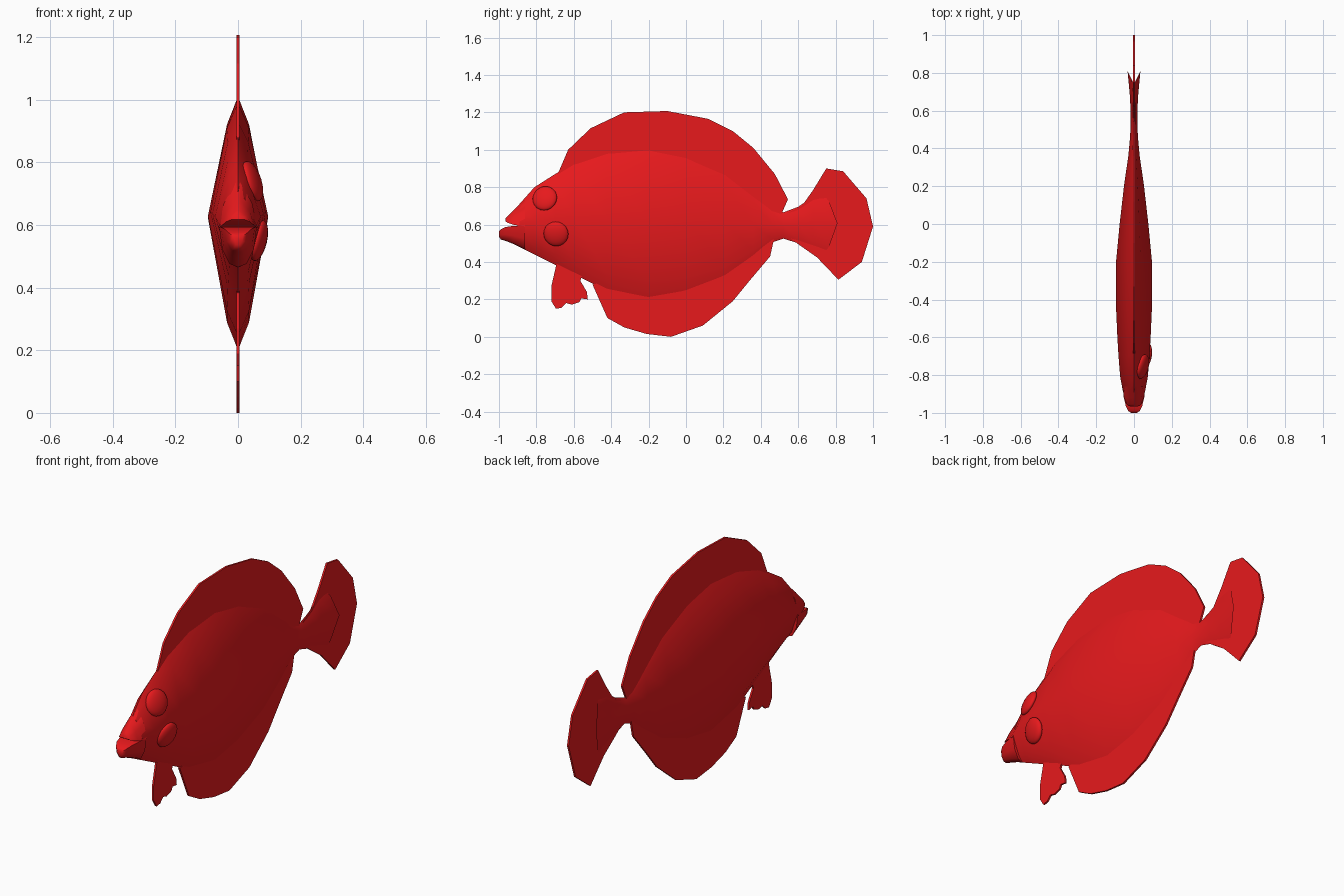
import bpy, bmesh
from math import radians

red = bpy.data.materials.new("red")
red.diffuse_color = (0.8, 0.01, 0.012, 1)


def finish(name, bm, angle=None):
    bmesh.ops.recalc_face_normals(bm, faces=bm.faces)
    me = bpy.data.meshes.new(name)
    bm.to_mesh(me)
    bm.free()
    me.materials.append(red)
    ob = bpy.data.objects.new(name, me)
    bpy.context.collection.objects.link(ob)
    if angle:
        bpy.ops.object.select_all(action='DESELECT')
        ob.select_set(True)
        bpy.context.view_layer.objects.active = ob
        bpy.ops.object.shade_smooth_by_angle(angle=radians(angle))
    return ob


def loft(name, stations, section, bulge=0.0, notch=None, angle=50):
    """Skin rings (y, top, bottom, half width); section = (height 0-1, width 0-1, side)."""
    bm = bmesh.new()
    rings = []
    for i, (y, top, bot, w) in enumerate(stations):
        push = bulge if i == len(stations) - 1 else 0
        rings.append([bm.verts.new((s * k * w, y + push * k, bot + h * (top - bot)))
                      for h, k, s in section])
    n = len(section)
    for a, b in zip(rings, rings[1:]):
        for j in range(n):
            bm.faces.new((a[j], a[(j + 1) % n], b[(j + 1) % n], b[j]))
    bm.faces.new(rings[0])
    if notch:
        c = bm.verts.new(notch)
        for j in range(n):
            bm.faces.new((rings[-1][j], rings[-1][(j + 1) % n], c))
    else:
        bm.faces.new(rings[-1])
    return finish(name, bm, angle)


def fin(name, outline, half=0.005):
    """Thin flat plate from a (y, z) outline."""
    bm = bmesh.new()
    f = bm.faces.new([bm.verts.new((-half, y, z)) for y, z in outline])
    ext = bmesh.ops.extrude_face_region(bm, geom=[f], use_keep_orig=True)
    bmesh.ops.translate(bm, vec=(2 * half, 0, 0),
                        verts=[v for v in ext["geom"] if isinstance(v, bmesh.types.BMVert)])
    return finish(name, bm)


def eye(name, loc, tilt, yaw):
    bm = bmesh.new()
    bmesh.ops.create_uvsphere(bm, u_segments=16, v_segments=10, radius=0.067)
    ob = finish(name, bm, 60)
    ob.location = loc
    ob.rotation_euler = (0, radians(tilt), radians(yaw))
    ob.scale = (0.38, 1, 1)


# Body: thin diamond section running from cheeks to flared tail root
diamond = [(1, 0, 1), (0.89, 0.37, 1), (0.515, 1, 1), (0.11, 0.37, 1),
           (0, 0, 1), (0.11, 0.37, -1), (0.515, 1, -1), (0.89, 0.37, -1)]
loft("body", [
    (-0.89, 0.71, 0.48, 0.058), (-0.81, 0.80, 0.44, 0.073), (-0.70, 0.87, 0.385, 0.082),
    (-0.60, 0.93, 0.335, 0.088), (-0.42, 0.99, 0.245, 0.096), (-0.20, 1.01, 0.20, 0.095),
    (0.0, 0.97, 0.235, 0.076), (0.21, 0.88, 0.315, 0.052), (0.36, 0.765, 0.42, 0.030),
    (0.46, 0.685, 0.505, 0.021), (0.52, 0.665, 0.525, 0.018), (0.60, 0.695, 0.50, 0.018),
    (0.68, 0.75, 0.47, 0.022), (0.74, 0.755, 0.45, 0.034)],
    diamond, bulge=0.07, notch=(0, 0.70, 0.61))

# Upper snout and open lower jaw
dome = [(0, 1, 1), (0.55, 0.72, 1), (1, 0.12, 1), (1, 0.12, -1), (0.55, 0.72, -1), (0, 1, -1)]
cup = [(1, 1, 1), (0.45, 0.85, 1), (0.08, 0.45, 1), (0, 0, 1),
       (0.08, 0.45, -1), (0.45, 0.85, -1), (1, 1, -1)]
loft("snout", [(-0.86, 0.735, 0.59, 0.063), (-0.92, 0.68, 0.598, 0.052),
               (-0.955, 0.645, 0.61, 0.038), (-0.965, 0.633, 0.617, 0.022)], dome)
loft("lower_jaw", [(-0.86, 0.595, 0.465, 0.060), (-0.92, 0.593, 0.495, 0.054),
                   (-0.965, 0.587, 0.513, 0.043), (-0.99, 0.575, 0.52, 0.030),
                   (-1.0, 0.565, 0.535, 0.016)], cup)

# Both eyes sit on the right side
eye("upper_eye", (0.046, -0.755, 0.74), -18, -14)
eye("lower_eye", (0.066, -0.695, 0.55), 13, -8)

# Fins
fin("dorsal_fin", [(-0.69, 0.86), (-0.63, 1.0), (-0.51, 1.115), (-0.33, 1.2), (-0.1, 1.207),
                   (0.12, 1.165), (0.25, 1.1), (0.36, 1.01), (0.475, 0.87), (0.545, 0.735),
                   (0.51, 0.655), (0.4, 0.68), (0.2, 0.83), (-0.2, 0.95), (-0.5, 0.9)])
fin("anal_fin", [(-0.5, 0.28), (-0.42, 0.1), (-0.33, 0.05), (-0.21, 0.015), (-0.08, 0.0),
                 (0.09, 0.06), (0.25, 0.19), (0.34, 0.3), (0.45, 0.43), (0.47, 0.52),
                 (0.4, 0.52), (0.2, 0.37), (-0.2, 0.26), (-0.4, 0.3)])
fin("pelvic_fin", [(-0.69, 0.40), (-0.72, 0.27), (-0.72, 0.19), (-0.695, 0.15), (-0.665, 0.155),
                   (-0.64, 0.18), (-0.61, 0.172), (-0.57, 0.185), (-0.56, 0.205), (-0.525, 0.2),
                   (-0.53, 0.24), (-0.565, 0.3), (-0.55, 0.34)])
fin("tail_fin", [(0.54, 0.66), (0.62, 0.70), (0.68, 0.785), (0.75, 0.90), (0.84, 0.885),
                 (0.965, 0.74), (1.0, 0.59), (0.94, 0.4), (0.815, 0.305), (0.7, 0.425),
                 (0.6, 0.495), (0.54, 0.54)])
